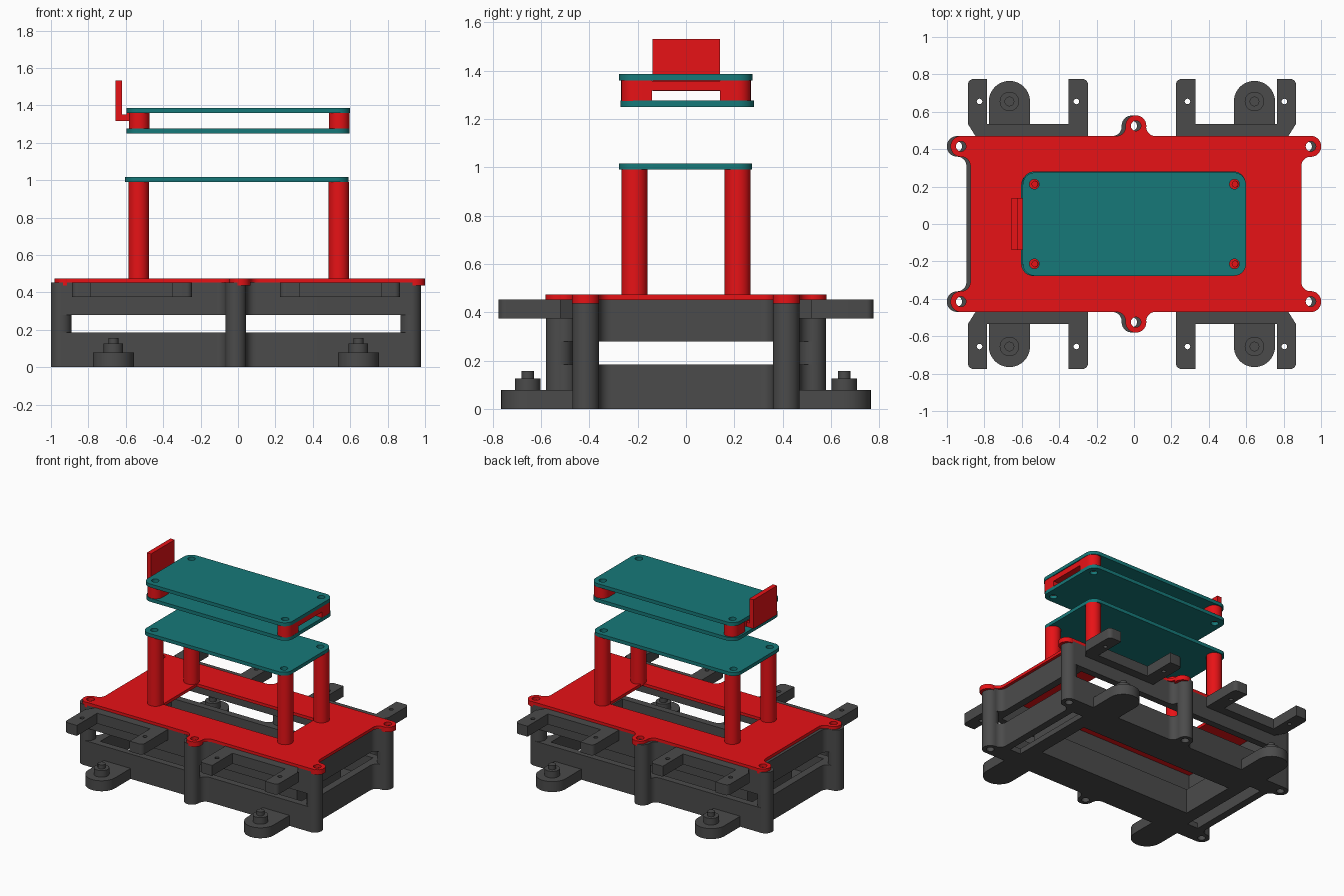
import bpy, bmesh, math

if "Cube" in bpy.data.objects:
    bpy.data.objects.remove(bpy.data.objects["Cube"])


def material(name, rgb):
    m = bpy.data.materials.new(name)
    m.diffuse_color = (*rgb, 1)
    m.use_nodes = True
    m.node_tree.nodes["Principled BSDF"].inputs["Base Color"].default_value = m.diffuse_color
    return m


GREY = material("dark_grey", (0.07, 0.07, 0.07))
RED = material("red", (0.8, 0.006, 0.008))
TEAL = material("teal", (0.008, 0.19, 0.19))


def arc(cx, cy, r, a0, a1, n=10):
    return [(cx + r * math.cos(math.radians(a0 + (a1 - a0) * i / n)),
             cy + r * math.sin(math.radians(a0 + (a1 - a0) * i / n))) for i in range(n + 1)]


def circle(cx, cy, r, n=32):
    return arc(cx, cy, r, 0, 360, n)[:-1]


def rect(x0, x1, y0, y1, r=0.0):
    if r == 0:
        return [(x0, y0), (x1, y0), (x1, y1), (x0, y1)]
    return (arc(x0 + r, y0 + r, r, 180, 270) + arc(x1 - r, y0 + r, r, 270, 360)
            + arc(x1 - r, y1 - r, r, 0, 90) + arc(x0 + r, y1 - r, r, 90, 180))


def extrude(name, outline, z0, z1, mat, holes=(), dx=0.0):
    """Flat outline with holes, extruded from z0 to z1 as a clean mesh."""
    cu = bpy.data.curves.new(name, 'CURVE')
    cu.dimensions = '2D'
    cu.fill_mode = 'BOTH'
    cu.extrude = (z1 - z0) / 2
    for pts in [outline, *holes]:
        s = cu.splines.new('POLY')
        s.points.add(len(pts) - 1)
        for p, (x, y) in zip(s.points, pts):
            p.co = (x + dx, y, 0, 1)
        s.use_cyclic_u = True
    tmp = bpy.data.objects.new(name + "_profile", cu)
    bpy.context.collection.objects.link(tmp)
    dg = bpy.context.evaluated_depsgraph_get()
    me = bpy.data.meshes.new_from_object(tmp.evaluated_get(dg))
    bpy.data.objects.remove(tmp)
    bm = bmesh.new()
    bm.from_mesh(me)
    bmesh.ops.remove_doubles(bm, verts=bm.verts, dist=1e-5)
    bmesh.ops.recalc_face_normals(bm, faces=bm.faces)
    bmesh.ops.translate(bm, verts=bm.verts, vec=(0, 0, (z0 + z1) / 2))
    bm.to_mesh(me)
    bm.free()
    me.materials.clear()
    me.materials.append(mat)
    ob = bpy.data.objects.new(name, me)
    bpy.context.collection.objects.link(ob)
    bpy.ops.object.select_all(action='DESELECT')
    ob.select_set(True)
    bpy.context.view_layer.objects.active = ob
    bpy.ops.object.shade_smooth_by_angle(angle=math.radians(30))
    return ob


# Plate outline with six filleted screw lobes, from one mirrored quadrant
q = (arc(0.935, 0.31, 0.05, 180, 90) + arc(0.935, 0.415, 0.055, -90, 90, 16)
     + arc(0.105, 0.52, 0.05, 270, 180) + arc(0, 0.525, 0.055, 0, 90))
half = q + [(-x, y) for x, y in q[-2::-1]]
BODY = half + [(x, -y) for x, y in half[::-1]]
LOBES = [(x, y) for x in (-0.935, 0.935) for y in (-0.415, 0.415)] + [(0, -0.525), (0, 0.525)]
BORES = [circle(x, y, 0.027) for x, y in LOBES]
GX, RX = -0.011, 0.01  # grey base and red deck are slightly shifted

# Base: floor with openings, lower and upper wall rings, posts
extrude("base_floor", BODY, 0, 0.04, GREY,
        [rect(-0.64, 0.64, -0.22, 0.22), rect(-0.83, -0.74, -0.33, 0.33),
         rect(0.74, 0.83, -0.33, 0.33)] + BORES, GX)
extrude("lower_wall", BODY, 0.04, 0.185, GREY, [rect(-0.83, 0.83, -0.42, 0.42)] + BORES, GX)
extrude("tray_wall", rect(-0.68, 0.68, -0.26, 0.26), 0.04, 0.185, GREY,
        [rect(-0.64, 0.64, -0.22, 0.22)], GX)
extrude("upper_wall", BODY, 0.28, 0.452, GREY, [rect(-0.83, 0.83, -0.42, 0.42)] + BORES, GX)
for i, (x, y) in enumerate(LOBES):
    extrude(f"base_post_{i}", circle(x, y, 0.055), 0.185, 0.28, GREY, [circle(x, y, 0.027)], GX)

# Side brackets with tabs, and mounting feet
for sx in (-1, 1):
    for sy in (-1, 1):
        def put(pts):
            return [(sx * x, sy * y) for x, y in pts]
        u = ([(0.235, 0.46)] + arc(0.265, 0.745, 0.03, 180, 90, 6) + [(0.34, 0.775), (0.34, 0.535),
             (0.775, 0.535), (0.775, 0.775)] + arc(0.847, 0.745, 0.03, 90, 0, 6)
             + arc(0.827, 0.52, 0.05, 0, -90, 6)[0:1] + [(0.877, 0.535), (0.83, 0.46)])
        extrude("side_bracket", put(u), 0.375, 0.453, GREY,
                [put(circle(0.297, 0.655, 0.015, 16)), put(circle(0.815, 0.655, 0.015, 16))], GX)
        cx = 0.655
        foot = [(cx - 0.11, 0.45), (cx + 0.11, 0.45)] + arc(cx, 0.655, 0.11, 0, 180, 20)
        extrude("foot", put(foot), 0, 0.078, GREY, dx=GX)
        extrude("foot_boss", put(circle(cx, 0.655, 0.052)), 0.078, 0.127, GREY, dx=GX)
        extrude("foot_peg", put(circle(cx, 0.655, 0.026, 24)), 0.127, 0.157, GREY, dx=GX)

# Red deck with central opening and thicker lobe pads
extrude("deck", BODY, 0.452, 0.474, RED, [rect(-0.49, 0.49, -0.2, 0.2)] + BORES, RX)
for i, (x, y) in enumerate(LOBES):
    extrude(f"deck_pad_{i}", circle(x, y, 0.056), 0.437, 0.473, RED, [circle(x, y, 0.0275)], RX)

# Tall standoffs and short spacers
CORNERS = [(x, y) for x in (-0.535, 0.535) for y in (-0.213, 0.213)]
for i, (x, y) in enumerate(CORNERS):
    extrude(f"standoff_{i}", circle(x, y, 0.054), 0.46, 0.99, RED, [circle(x, y, 0.016, 20)], 0.004)
    sy = 1 if y > 0 else -1
    stub = [(x - 0.055, sy * 0.14)] + [(px, sy * py) for px, py in
            arc(x, 0.213, 0.055, 180, 0, 16)] + [(x + 0.055, sy * 0.14)]
    extrude(f"spacer_{i}", stub, 1.275, 1.36, RED, [circle(x, y, 0.016, 20)], 0.006)
for sx in (-1, 1):
    extrude("spacer_bridge", rect(sx * 0.565 - 0.03, sx * 0.565 + 0.03, -0.145, 0.145),
            1.318, 1.358, RED)

# Upright end tab
extrude("end_tab_base", rect(-0.655, -0.55, -0.138, 0.14), 1.316, 1.35, RED)
extrude("end_tab", rect(-0.655, -0.62, -0.138, 0.14), 1.316, 1.532, RED)

# Three teal boards
for name, z, dx, dy in (("lower_board", 0.99, -0.006, -0.002),
                        ("middle_board", 1.25, 0, 0.005), ("top_board", 1.36, 0.002, -0.001)):
    extrude(name, rect(-0.597, 0.597, -0.276 + dy, 0.276 + dy, 0.065), z, z + 0.026, TEAL,
            [circle(x, y, 0.026, 24) for x, y in CORNERS], dx)
